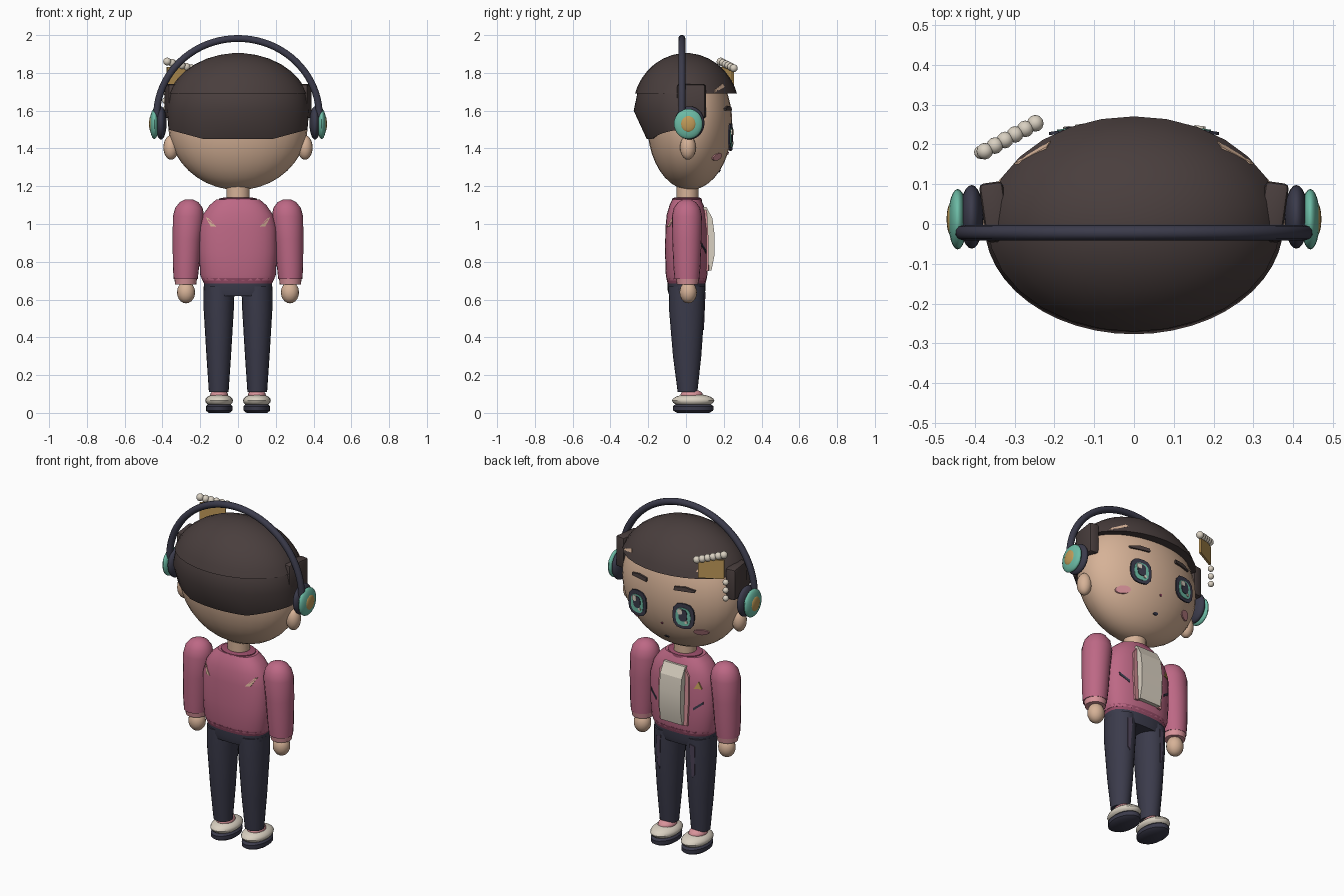
import bpy, bmesh
from math import sin, cos, pi, radians, sqrt
from mathutils import Vector, Matrix
from mathutils.bvhtree import BVHTree

cube = bpy.data.objects.get("Cube")
if cube:
    bpy.data.objects.remove(cube)


def material(name, hex_code):
    rgb = [int(hex_code[i:i + 2], 16) / 255 for i in (0, 2, 4)]
    lin = [c / 12.92 if c < 0.04 else ((c + 0.055) / 1.055) ** 2.4 for c in rgb] + [1]
    m = bpy.data.materials.new(name)
    m.use_nodes = True
    m.diffuse_color = lin
    m.node_tree.nodes["Principled BSDF"].inputs["Base Color"].default_value = lin
    return m


skin = material("skin", "d6b297")
hair = material("dark brown hair", "493e3d")
rose = material("rose jacket", "bd6885")
trim = material("deep rose trim", "9c4f6b")
pink = material("pale pink", "d8939a")
navy = material("dark navy", "3b3b4b")
plum = material("plum patch", "4d4358")
cream = material("cream", "d9d0c1")
teal = material("teal", "6cbba5")
gold = material("gold", "c09a58")

SIDES = (("left", 1), ("right", -1))


def finish(name, bm, mat, angle=40):
    bmesh.ops.recalc_face_normals(bm, faces=bm.faces)
    me = bpy.data.meshes.new(name)
    bm.to_mesh(me)
    bm.free()
    me.materials.append(mat)
    me.shade_smooth()
    me.set_sharp_from_angle(angle=radians(angle))
    ob = bpy.data.objects.new(name, me)
    bpy.context.collection.objects.link(ob)
    return ob


def ball(name, mat, centre, radii, seg=24, rings=14):
    bm = bmesh.new()
    m = Matrix.Translation(centre) @ Matrix.Diagonal((*radii, 1))
    bmesh.ops.create_uvsphere(bm, u_segments=seg, v_segments=rings, radius=1, matrix=m)
    return finish(name, bm, mat)


def loft(name, mat, rings, power=2, n=28, arc=None, lift=None):
    """Skin rings of (x, y, z, rx, ry); arc gives an open span in degrees."""
    bm = bmesh.new()
    start, end = arc or (0, 360)
    count = n + 1 if arc else n
    rows = []
    for x, y, z, rx, ry in rings:
        row = []
        for i in range(count):
            a = radians(start + (end - start) * i / n)
            c, s = cos(a), sin(a)
            k = (abs(c) ** power + abs(s) ** power) ** (-1 / power)
            up = lift(c, z) if lift else 0
            row.append(bm.verts.new((x + rx * k * c, y + ry * k * s, z + up)))
        rows.append(row)
    for a, b in zip(rows, rows[1:]):
        for i in range(n):
            j = (i + 1) % count
            bm.faces.new((a[i], a[j], b[j], b[i]))
    if not arc:
        bm.faces.new(rows[0])
        bm.faces.new(rows[-1])
    return finish(name, bm, mat)


def prism(name, mat, front, back):
    bm = bmesh.new()
    f = [bm.verts.new(p) for p in front]
    b = [bm.verts.new(p) for p in back]
    bm.faces.new(f)
    bm.faces.new(b[::-1])
    for i in range(len(f)):
        j = (i + 1) % len(f)
        bm.faces.new((f[i], b[i], b[j], f[j]))
    return finish(name, bm, mat, 20)


def decal(name, mat, target, pts, side=1, off=0.005):
    """Thin plate of (x, z) points laid onto the target's +y or -y surface."""
    me = target.data
    tree = BVHTree.FromPolygons([v.co for v in me.vertices], [p.vertices[:] for p in me.polygons])
    hits = []
    for x, z in pts:
        loc = tree.ray_cast(Vector((x, side * 2, z)), Vector((0, -side, 0)))[0]
        hits.append(loc or Vector((x, 0, z)))
    step = Vector((0, side * off, 0))
    return prism(name, mat, [h + step for h in hits], [h - step * 0.6 for h in hits])


def box(name, mat, centre, size, turn=0, bevel=0.0):
    bm = bmesh.new()
    m = Matrix.Translation(centre) @ Matrix.Rotation(radians(turn), 4, 'Z') @ Matrix.Diagonal((*size, 1))
    bmesh.ops.create_cube(bm, size=1, matrix=m)
    if bevel:
        bmesh.ops.bevel(bm, geom=bm.edges[:], offset=bevel, segments=2, affect='EDGES', profile=0.5)
    return finish(name, bm, mat)


def oval(cx, cz, rx, rz, n=12):
    return [(cx + rx * cos(2 * pi * i / n), cz + rz * sin(2 * pi * i / n)) for i in range(n)]


# Head, neck and hair
head = ball("head", skin, (0, 0.02, 1.53), (0.37, 0.225, 0.35), 32, 20)
loft("neck", skin, [(0, 0.008, 1.08, 0.062, 0.058), (0, 0.008, 1.23, 0.062, 0.058)])
dome = []
for z in (1.69, 1.73, 1.77, 1.81, 1.845, 1.875, 1.895, 1.904):
    k = sqrt(1 - ((z - 1.6) / 0.305) ** 2)
    dome.append((0, 0, z, 0.385 * k, 0.283 * k))
cap = loft("hair_cap", hair, dome)


def nape_lift(c, z):
    return 0.1 * max(0, abs(c) - 0.5) if z < 1.5 else 0


loft("back_hair", hair, [(0, 0, 1.71, 0.35, 0.25), (0, 0, 1.69, 0.362, 0.258), (0, 0, 1.6, 0.376, 0.277),
                         (0, 0, 1.45, 0.368, 0.208), (0, 0, 1.47, 0.3, 0.15)],
     arc=(165, 375), lift=nape_lift)

# Face: eyes, brows, cheeks, nose, mouth
for label, s in SIDES:
    def eye_plate(part, mat, dx, dz, rx, rz, depth, power=3, n=16):
        front, back = [], []
        for i in range(n):
            a = 2 * pi * (i + 0.5) / n
            k = (abs(cos(a)) ** power + abs(sin(a)) ** power) ** (-1 / power)
            x, z = dx + rx * k * cos(a), 1.46 + dz + rz * k * sin(a)
            y = 0.236 - s * x * 0.14
            front.append((s * 0.15 + x, y + depth, z))
            back.append((s * 0.15 + x, y + depth - 0.008, z))
        prism(label + "_eye_" + part, mat, front, back)
    eye_plate("outline", navy, 0, 0, 0.064, 0.073, 0.004)
    eye_plate("iris", teal, 0, -0.003, 0.044, 0.052, 0.007)
    eye_plate("pupil", navy, 0, 0.006, 0.025, 0.034, 0.010)
    eye_plate("highlight", cream, 0.016, 0.026, 0.014, 0.016, 0.013)
    eye_plate("glint", cream, -0.02, -0.03, 0.008, 0.008, 0.012)
    decal(label + "_brow", hair, head,
          [(s * 0.09, 1.60), (s * 0.2, 1.60), (s * 0.205, 1.612), (s * 0.15, 1.625), (s * 0.09, 1.62)], off=0.012)
    decal(label + "_cheek_blush", pink, head, oval(s * 0.215, 1.355, 0.036, 0.02), off=0.008)
    decal(label + "_hair_streak", skin, cap,
          [(s * 0.21, 1.728), (s * 0.3, 1.697), (s * 0.29, 1.712), (s * 0.22, 1.742)])
    ball(label + "_ear", skin, (s * 0.355, 0.01, 1.405), (0.04, 0.042, 0.065), 16, 10)
    # Side locks in front of the ear cups
    box(label + "_side_lock", hair, (s * 0.35, 0.03, 1.65), (0.06, 0.15, 0.18), -s * 8, 0.012)
decal("nose", trim, head, oval(0, 1.375, 0.007, 0.006, 8))
decal("mouth", navy, head, oval(0, 1.28, 0.016, 0.007, 8))

# Headphones
curve = bpy.data.curves.new("headphone_band", 'CURVE')
curve.dimensions = '3D'
curve.bevel_depth = 0.019
curve.bevel_resolution = 3
curve.use_fill_caps = True
spline = curve.splines.new('POLY')
spline.points.add(40)
for i, p in enumerate(spline.points):
    a = pi * i / 40
    p.co = (0.431 * cos(a), -0.022, 1.57 + 0.412 * sin(a), 1)
    p.radius = 1
curve.materials.append(navy)
spline.use_smooth = True
bpy.context.collection.objects.link(bpy.data.objects.new("headphone_band", curve))
for label, s in SIDES:
    ball(label + "_ear_cushion", navy, (s * 0.408, 0.018, 1.535), (0.03, 0.08, 0.088))
    ball(label + "_ear_cup", teal, (s * 0.443, 0.012, 1.53), (0.024, 0.076, 0.08))
    ball(label + "_ear_cup_badge", gold, (s * 0.459, 0.012, 1.53), (0.012, 0.042, 0.045), 16, 8)

# Hair clip with pearls
box("clip_plate", gold, (-0.315, 0.215, 1.775), (0.14, 0.012, 0.11), 28)
for i in range(6):
    t = i / 5
    ball("clip_pearl", cream, (-0.375 + 0.127 * t, 0.183 + 0.07 * t, 1.86 - 0.035 * t), (0.021,) * 3, 12, 8)
for i in range(3):
    ball("clip_drop_pearl", cream, (-0.385, 0.18, 1.70 - 0.047 * i), (0.017,) * 3, 12, 8)

# Jacket
torso = loft("jacket_body", rose, [(0, 0.003, z, rx, ry) for z, rx, ry in (
    (0.70, 0.188, 0.104), (0.73, 0.2, 0.11), (0.85, 0.207, 0.114), (0.98, 0.205, 0.112),
    (1.05, 0.185, 0.105), (1.10, 0.15, 0.09), (1.13, 0.115, 0.075))], power=2.5, n=36)
loft("jacket_hem", trim, [(0, 0.003, 0.685, 0.18, 0.1), (0, 0.003, 0.715, 0.194, 0.108)], power=2.5)
loft("jacket_collar", trim, [(0, 0.005, 1.11, 0.1, 0.08), (0, 0.005, 1.135, 0.1, 0.078),
                             (0, 0.005, 1.14, 0.075, 0.066)])
shirt = [(0.08, 1.09), (0.108, 1.09), (0.14, 1.03), (0.152, 0.94), (0.15, 0.83), (0.135, 0.755), (0.08, 0.755)]
prism("shirt_panel", cream, [(0.07, y, z) for y, z in shirt], [(-0.07, y, z) for y, z in shirt])
for label, s in SIDES:
    decal(label + "_lapel", pink, torso,
          [(s * 0.065, 0.75), (s * 0.09, 0.75), (s * 0.1, 0.9), (s * 0.095, 1.04), (s * 0.065, 1.08)], off=0.012)
    decal(label + "_pocket_slash", navy, torso,
          [(s * 0.12, 0.845), (s * 0.17, 0.885), (s * 0.17, 0.9), (s * 0.12, 0.86)])
    decal(label + "_back_stripe", skin, torso,
          [(s * 0.17, 1.035), (s * 0.155, 1.03), (s * 0.115, 0.985), (s * 0.145, 0.988)], side=-1)
decal("gold_badge", gold, torso, [(-0.125, 0.975), (-0.165, 0.975), (-0.145, 1.015)], off=0.007)

# Arms and hands
for label, s in SIDES:
    loft(label + "_sleeve", rose, [(s * x, 0.005, z, rx, ry) for x, z, rx, ry in (
        (0.277, 0.71, 0.064, 0.066), (0.275, 0.78, 0.07, 0.072), (0.27, 0.92, 0.076, 0.078),
        (0.262, 1.04, 0.083, 0.08), (0.26, 1.085, 0.073, 0.07), (0.259, 1.115, 0.05, 0.048),
        (0.259, 1.13, 0.02, 0.02))], n=20)
    loft(label + "_cuff", pink, [(s * 0.277, 0.008, 0.68, 0.056, 0.056), (s * 0.277, 0.008, 0.72, 0.061, 0.063)], n=20)
    ball(label + "_hand", skin, (s * 0.275, 0.012, 0.638), (0.048, 0.046, 0.058), 16, 10)

# Trousers and shoes
loft("hips", navy, [(0, 0.003, 0.62, 0.165, 0.092), (0, 0.003, 0.65, 0.182, 0.1), (0, 0.003, 0.70, 0.18, 0.1)], power=2.5)
for label, s in SIDES:
    leg = loft(label + "_leg", navy, [(s * 0.102, 0.008, 0.11, 0.052, 0.052), (s * 0.102, 0.006, 0.3, 0.065, 0.075),
                                      (s * 0.102, 0.004, 0.55, 0.08, 0.094), (s * 0.1, 0.004, 0.67, 0.082, 0.096)], n=20)
    decal(label + "_leg_patch", plum, leg,
          [(s * 0.095, 0.64), (s * 0.125, 0.63), (s * 0.12, 0.46), (s * 0.105, 0.44)])
    ball(label + "_sock", pink, (s * 0.1, 0.03, 0.095), (0.048, 0.06, 0.03), 16, 8)
    ball(label + "_shoe", cream, (s * 0.1, 0.038, 0.065), (0.074, 0.112, 0.036), 20, 10)
    loft(label + "_sole", navy, [(s * 0.1, 0.038, z, rx, ry) for z, rx, ry in (
        (0, 0.055, 0.085), (0.012, 0.07, 0.106), (0.035, 0.07, 0.108), (0.045, 0.06, 0.095))], n=20)
